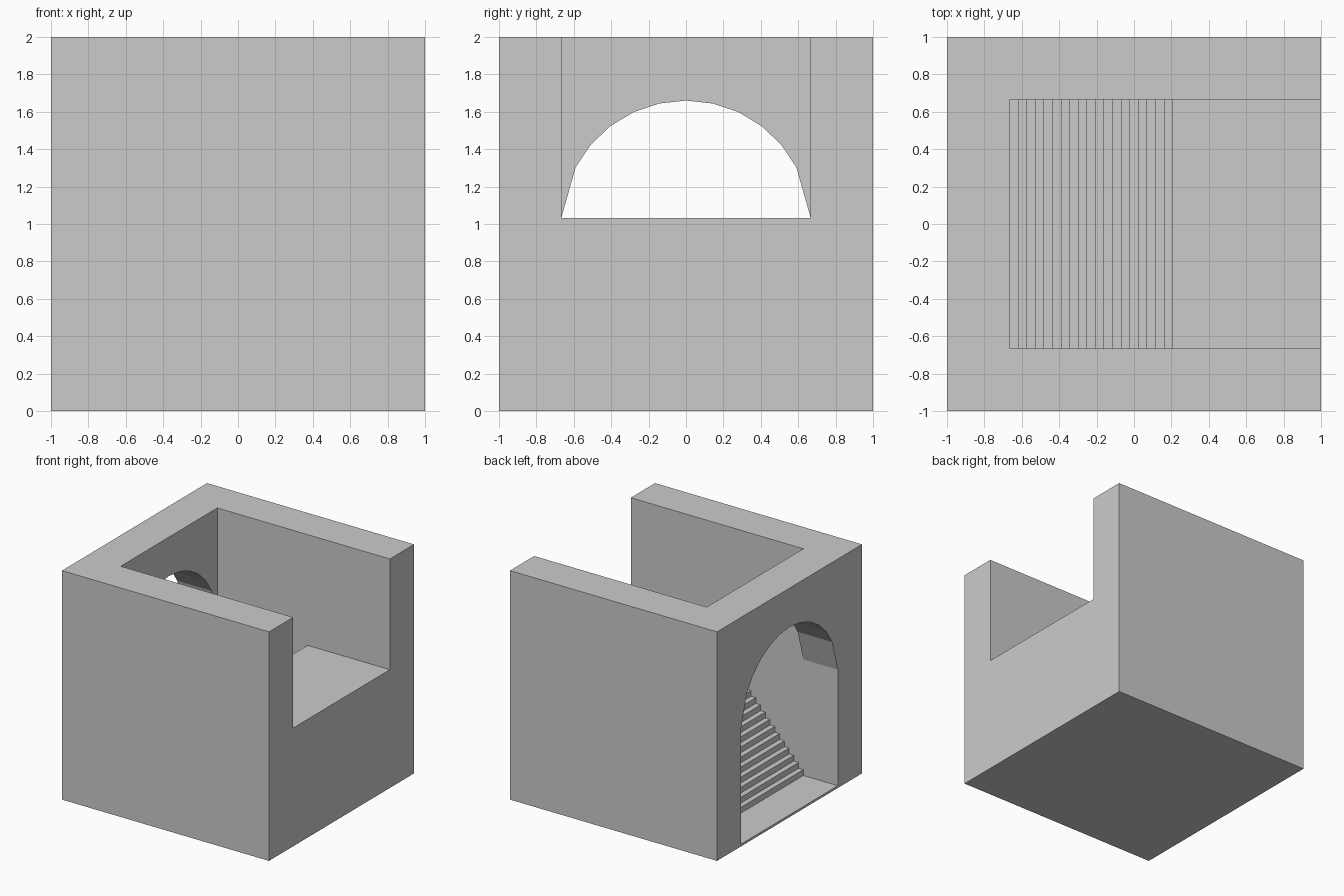
import bpy, bmesh
from math import sin, cos, radians
from mathutils import Vector

if "Cube" in bpy.data.objects:
    bpy.data.objects.remove(bpy.data.objects["Cube"])

W = 2 / 3            # half width of the passage
FLOOR, LANDING = 0.02, 1.033
STEPS, RUN = 20, 0.0459


def prism(name, points, axis, length):
    """Closed prism from a profile of 3D points, extruded along an axis."""
    bm = bmesh.new()
    face = bm.faces.new([bm.verts.new(p) for p in points])
    ext = bmesh.ops.extrude_face_region(bm, geom=[face])
    moved = [v for v in ext["geom"] if isinstance(v, bmesh.types.BMVert)]
    bmesh.ops.translate(bm, verts=moved, vec=Vector(axis) * length)
    bmesh.ops.recalc_face_normals(bm, faces=bm.faces)
    mesh = bpy.data.meshes.new(name)
    bm.to_mesh(mesh)
    bm.free()
    obj = bpy.data.objects.new(name, mesh)
    bpy.context.collection.objects.link(obj)
    return obj


# Solid block
block = prism("stair_block", [(-1, -1, 0), (1, -1, 0), (1, 1, 0), (-1, 1, 0)], (0, 0, 1), 2)

# Arched doorway through the left wall
R, STEP, TOP = W, 12.44, 1.66
arc = [(R * sin(radians(i * STEP)), TOP - R + R * cos(radians(i * STEP))) for i in range(-5, 6)]
outline = [(W, LANDING), (W, FLOOR), (-W, FLOOR), (-W, LANDING)] + arc
doorway = prism("doorway_cutter", [(-1.2, y, z) for y, z in outline], (1, 0, 0), 1.2 - W)

# Open well above the stairs and landing, open to the right and the top
rise = (LANDING - FLOOR) / STEPS
side = [(-W, 2.2)]
for i in range(STEPS):
    z = FLOOR + (i + 1) * rise
    side.append((-W + i * RUN, z))
    side.append((-W + (i + 1) * RUN if i < STEPS - 1 else 1.2, z))
side.append((1.2, 2.2))
well = prism("stairwell_cutter", [(x, -W, z) for x, z in side], (0, 1, 0), 2 * W)

# Carve the block
for cutter in (doorway, well):
    mod = block.modifiers.new(cutter.name, "BOOLEAN")
    mod.operation = "DIFFERENCE"
    mod.solver = "EXACT"
    mod.object = cutter
    bpy.context.view_layer.objects.active = block
    bpy.ops.object.modifier_apply(modifier=mod.name)
    bpy.data.objects.remove(cutter)
